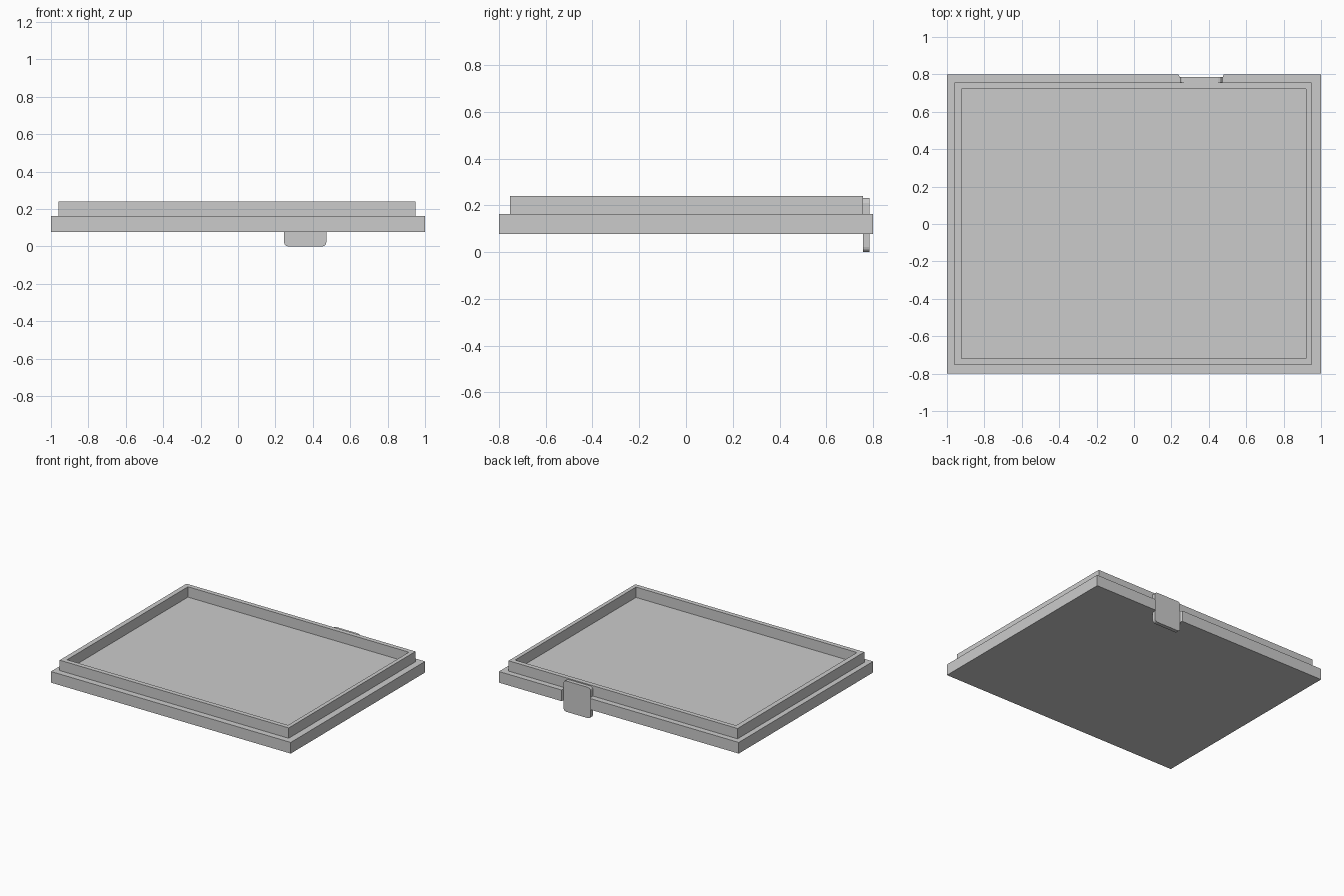
import bpy, bmesh, math

if "Cube" in bpy.data.objects:
    bpy.data.objects.remove(bpy.data.objects["Cube"])


def prism(name, outline, depth, vertical=False):
    """Extrude a 2D outline along z, or along y when vertical (outline in x, z)."""
    lo, hi = depth
    place = (lambda p, d: (p[0], d, p[1])) if vertical else (lambda p, d: (p[0], p[1], d))
    bm = bmesh.new()
    a = [bm.verts.new(place(p, lo)) for p in outline]
    b = [bm.verts.new(place(p, hi)) for p in outline]
    bm.faces.new(a)
    bm.faces.new(b)
    for i in range(len(outline)):
        j = (i + 1) % len(outline)
        bm.faces.new((a[i], a[j], b[j], b[i]))
    return finish(name, bm)


def finish(name, bm):
    bmesh.ops.recalc_face_normals(bm, faces=bm.faces)
    mesh = bpy.data.meshes.new(name)
    bm.to_mesh(mesh)
    bm.free()
    obj = bpy.data.objects.new(name, mesh)
    bpy.context.collection.objects.link(obj)
    return obj


def rect(x0, x1, y0, y1):
    return [(x0, y0), (x1, y0), (x1, y1), (x0, y1)]


def frame(name, outer, inner, z0, z1):
    """Closed rectangular ring between two outlines."""
    bm = bmesh.new()
    rings = [[bm.verts.new((x, y, z)) for x, y in o]
             for o, z in ((outer, z0), (outer, z1), (inner, z1), (inner, z0))]
    for k in range(4):
        r, s = rings[k], rings[(k + 1) % 4]
        for i in range(4):
            j = (i + 1) % 4
            bm.faces.new((r[i], r[j], s[j], s[i]))
    return finish(name, bm)


def rounded_rect(x0, x1, z0, z1, r, steps=3):
    pts = []
    corners = ((x1 - r, z1 - r), (x0 + r, z1 - r), (x0 + r, z0 + r), (x1 - r, z0 + r))
    for k, (cx, cz) in enumerate(corners):
        for i in range(steps + 1):
            t = math.pi / 2 * (k + i / steps)
            pts.append((cx + r * math.cos(t), cz + r * math.sin(t)))
    return pts


# Lid plate with a flared notch in the back edge for the latch
prism("lid_plate", [(-1, -0.8), (1, -0.8), (1, 0.8), (0.479, 0.8), (0.472, 0.78),
                    (0.472, 0.757), (0.246, 0.757), (0.246, 0.78), (0.238, 0.8), (-1, 0.8)],
      (0.078, 0.162))

# Raised rim standing on the plate
frame("raised_rim", rect(-0.96, 0.95, -0.753, 0.757), rect(-0.923, 0.92, -0.718, 0.722),
      0.162, 0.24)

# Latch tab set in the notch
prism("latch_tab", rounded_rect(0.246, 0.472, 0.0, 0.232, 0.022), (0.757, 0.785), vertical=True)
